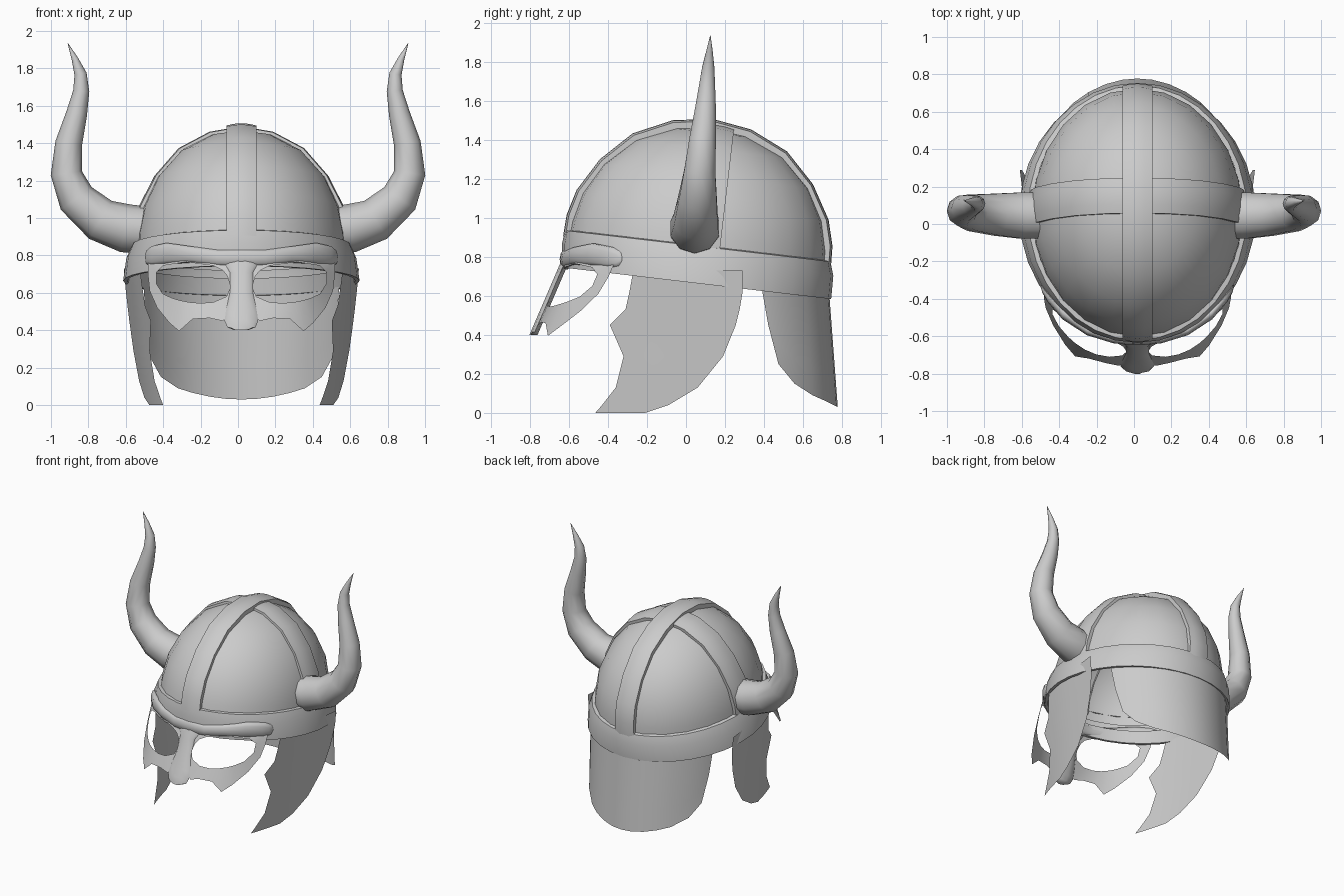
import bpy, bmesh
from math import sin, cos, pi, radians, sqrt
from mathutils import Vector, Matrix

if "Cube" in bpy.data.objects:
    bpy.data.objects.remove(bpy.data.objects["Cube"])

CX = 0.018  # helmet body sits slightly off the horn centre line
TILT = Matrix.Translation((CX, 0.06, 0.855)) @ Matrix.Rotation(radians(-6.7), 4, 'X')
SHIFT = Matrix.Translation((CX, 0, 0))


def loft(name, rows, ring=False, loop=False, caps=False, matrix=None, angle=40):
    """Skin a list of equal-length point rows; ring closes each row, loop joins last to first."""
    bm = bmesh.new()
    vs = [[bm.verts.new(p) for p in row] for row in rows]
    n, m = len(vs), len(vs[0])
    for i in range(n if loop else n - 1):
        a, b = vs[i], vs[(i + 1) % n]
        for j in range(m if ring else m - 1):
            k = (j + 1) % m
            bm.faces.new((a[j], a[k], b[k], b[j]))
    if caps:
        bm.faces.new(vs[0])
        bm.faces.new(vs[-1])
    bmesh.ops.remove_doubles(bm, verts=bm.verts, dist=0.0005)
    bmesh.ops.recalc_face_normals(bm, faces=bm.faces)
    if matrix:
        bm.transform(matrix)
    me = bpy.data.meshes.new(name)
    bm.to_mesh(me)
    bm.free()
    ob = bpy.data.objects.new(name, me)
    bpy.context.collection.objects.link(ob)
    bpy.ops.object.select_all(action='DESELECT')
    ob.select_set(True)
    bpy.context.view_layer.objects.active = ob
    bpy.ops.object.shade_smooth_by_angle(angle=radians(angle))
    return ob


def oval(rx, ry, z, cy=0.0, n=24):
    return [(rx * cos(2 * pi * i / n), cy + ry * sin(2 * pi * i / n), z) for i in range(n)]


# Dome
profile = [(1, -0.06), (0.99, 0.05), (0.935, 0.2), (0.8, 0.36), (0.58, 0.5), (0.3, 0.585), (0.0, 0.612)]
loft("dome", [oval(0.565 * s, 0.67 * s, h) for s, h in profile], ring=True, matrix=TILT)

# Brow band around the rim
section = [(0.56, 0.66, 0.005, 0), (0.585, 0.685, 0.0, 0), (0.615, 0.70, -0.07, 0.008),
           (0.632, 0.693, -0.19, 0.018), (0.61, 0.67, -0.19, 0.018), (0.58, 0.66, -0.10, 0.008)]
loft("brow_band", [oval(rx, ry, z, cy, 32) for rx, ry, z, cy in section], ring=True, matrix=TILT)

# Crossing straps over the dome
half = [(0.685, -0.03), (0.68, 0.08), (0.645, 0.21), (0.545, 0.38), (0.395, 0.53), (0.2, 0.62)]
arc = [(-a, h) for a, h in half] + [(0, 0.65)] + [(a, h) for a, h in reversed(half)]


def strap(name, width, along, rise, sideways):
    rows = []
    for a, h in arc:
        row = []
        for w, off in ((-1, -0.045), (-1, -0.006), (-0.5, 0.003), (0, 0.006), (0.5, 0.003), (1, -0.006), (1, -0.045)):
            d = Vector((a, h)).normalized() * off
            u, z = a * along + d.x, h * rise + d.y
            row.append((u, w * width + 0.02, z) if sideways else (w * width, u, z))
        rows.append(row)
    loft(name, rows, matrix=TILT)


strap("crest_strap", 0.08, 1.0, 1.0, False)
strap("side_strap", 0.095, 0.845, 0.975, True)

# Horns: x, y, z, radius along the path
horn_path = [(0.50, 0.045, 0.935, 0.128), (0.60, 0.045, 0.945, 0.13), (0.735, 0.05, 0.99, 0.118),
             (0.865, 0.06, 1.105, 0.102), (0.918, 0.07, 1.24, 0.084), (0.905, 0.085, 1.4, 0.072),
             (0.862, 0.1, 1.56, 0.056), (0.838, 0.108, 1.68, 0.043), (0.842, 0.114, 1.77, 0.033),
             (0.872, 0.12, 1.85, 0.018), (0.91, 0.125, 1.935, 0.001)]


def horn(name, side):
    pts = [Vector(p[:3]) for p in horn_path]
    rows = []
    for i, c in enumerate(pts):
        t = (pts[min(i + 1, len(pts) - 1)] - pts[max(i - 1, 0)]).normalized()
        n = Vector((-t.z, 0, t.x)).normalized()
        r = horn_path[i][3]
        row = [c + r * (cos(pi * k / 5) * n + sin(pi * k / 5) * Vector((0, 1, 0))) for k in range(10)]
        rows.append([(side * p.x, p.y, p.z) for p in row])
    loft(name, rows, ring=True, caps=True, angle=60)


# Face mask surface
def mask_y(x, z):
    return -0.605 + 2.05 * abs(x) ** 3 - 0.43 * (0.81 - z)


# Eye plate half: hole edge x, z then outer edge x, z
eye = [(0.075, 0.69, 0, 0.70), (0.058, 0.63, 0, 0.6), (0.08, 0.58, 0.02, 0.5), (0.15, 0.55, 0.1, 0.45),
       (0.22, 0.545, 0.17, 0.465), (0.28, 0.55, 0.26, 0.46), (0.33, 0.56, 0.333, 0.395), (0.37, 0.572, 0.385, 0.44),
       (0.42, 0.595, 0.45, 0.52), (0.455, 0.65, 0.49, 0.61), (0.455, 0.71, 0.5, 0.7), (0.42, 0.745, 0.5, 0.78),
       (0.3, 0.765, 0.3, 0.8), (0.15, 0.745, 0.15, 0.79), (0.1, 0.72, 0, 0.76)]

# Cheek flap rows: z, front y, back y
flap = [(0.73, -0.27, 0.29), (0.62, -0.29, 0.29), (0.53, -0.31, 0.275), (0.45, -0.39, 0.255),
        (0.29, -0.32, 0.19), (0.13, -0.36, 0.06), (0.04, -0.43, -0.09), (0, -0.465, -0.21)]


def flap_x(y, z):
    return 0.528 + 0.12 * y + 0.09 * z - (0.25 * y * y if y < 0 else 0)


for side, tag in ((1, "right"), (-1, "left")):
    horn("horn_" + tag, side)
    loft("eye_plate_" + tag, [[(side * a, mask_y(a, b), b), (side * c, mask_y(c, d), d)] for a, b, c, d in eye],
         loop=True, matrix=SHIFT)
    rows = []
    for z, y0, y1 in flap:
        ys = [y0 + (y1 - y0) * k / 5 for k in range(6)]
        rows.append([(side * flap_x(y, z), y, z) for y in ys])
    loft("cheek_flap_" + tag, rows, matrix=SHIFT)

# Brow ridge: x, z, radius
ridge = [(0.06, 0.787, 0.05), (0.13, 0.787, 0.045), (0.27, 0.805, 0.046), (0.4, 0.81, 0.06),
         (0.48, 0.797, 0.055), (0.508, 0.79, 0.038), (0.516, 0.788, 0.01)]
full = [(-x, z, r) for x, z, r in reversed(ridge)] + [(0, 0.787, 0.055)] + ridge
loft("brow_ridge", [[(x, mask_y(x, z) + 0.6 * r * cos(pi * k / 5), z + r * sin(pi * k / 5)) for k in range(10)]
                    for x, z, r in full], ring=True, caps=True, matrix=SHIFT, angle=60)

# Nose guard: z, half width
nose = [(0.81, 0.05), (0.75, 0.085), (0.71, 0.062), (0.6, 0.062), (0.5, 0.083), (0.45, 0.09), (0.415, 0.075), (0.4, 0.035)]
loft("nose_guard", [[(w * cos(pi * k / 5), mask_y(0, z) + 0.022 * sin(pi * k / 5), z) for k in range(10)]
                    for z, w in nose], ring=True, caps=True, matrix=SHIFT, angle=60)

# Neck guard: x and lower edge z, a curved sheet flaring to the back
edge = [(0.08, 0.033), (0.17, 0.045), (0.26, 0.065), (0.34, 0.09), (0.43, 0.15), (0.485, 0.25), (0.51, 0.45), (0.522, 0.62)]
edge = [(-x, z) for x, z in reversed(edge)] + [(0, 0.03)] + edge
rows = []
for x, low in edge:
    row = []
    for k in range(5):
        z = 0.68 + (low - 0.68) * k / 4
        row.append((x, 0.1 + (0.68 - 0.075 * z) * sqrt(1 - (x / 0.588) ** 2), z))
    rows.append(row)
loft("neck_guard", rows, matrix=SHIFT)
